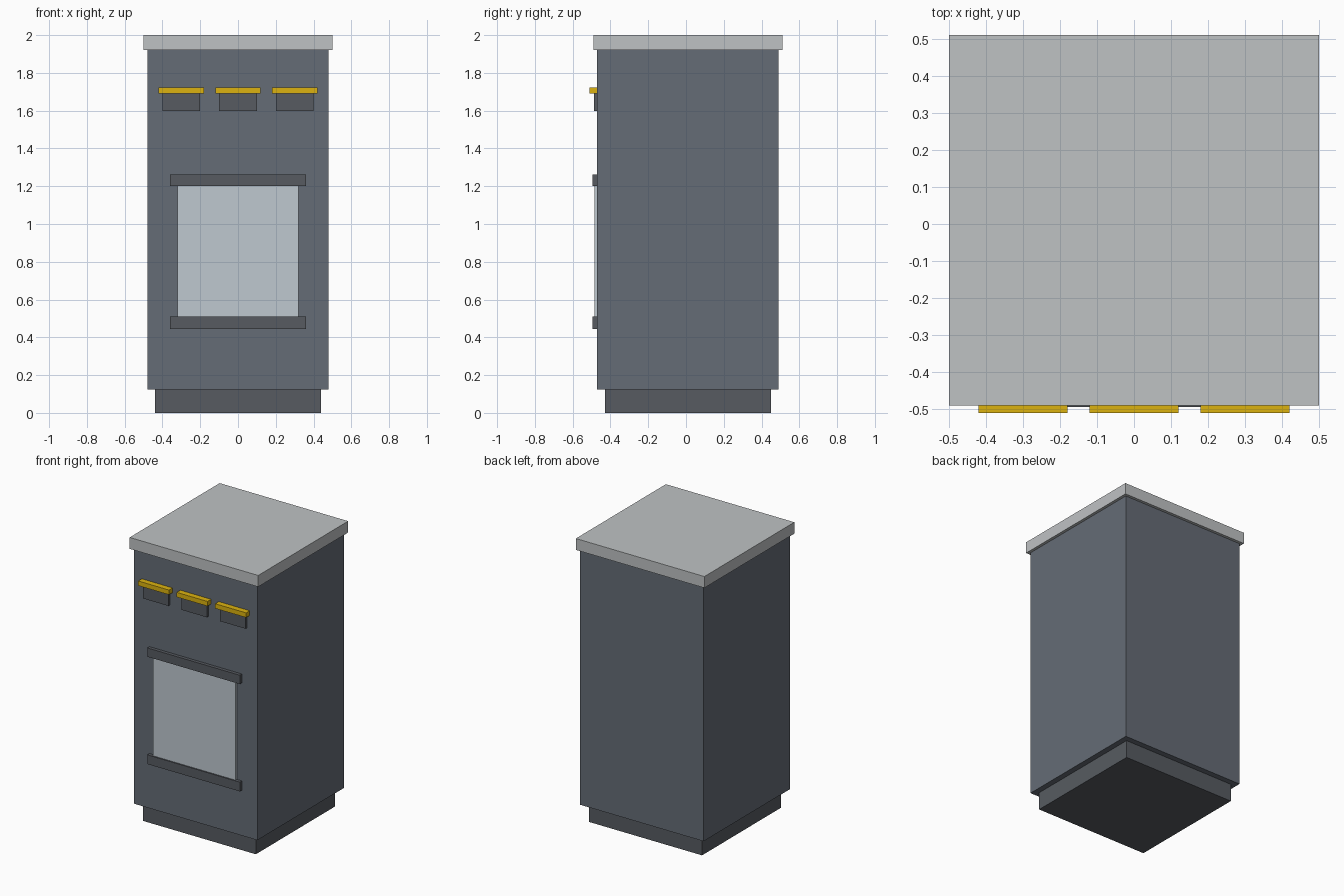
import bpy

if "Cube" in bpy.data.objects:
    bpy.data.objects.remove(bpy.data.objects["Cube"])


def material(name, color):
    m = bpy.data.materials.new(name)
    m.diffuse_color = (*color, 1)
    m.use_nodes = True
    m.node_tree.nodes["Principled BSDF"].inputs["Base Color"].default_value = m.diffuse_color
    return m


slate = material("slate", (0.13, 0.15, 0.18))
dark = material("dark_metal", (0.095, 0.105, 0.12))
steel = material("light_steel", (0.52, 0.54, 0.55))
glass = material("glass", (0.52, 0.58, 0.63))
yellow = material("yellow", (0.72, 0.45, 0.005))


def box(name, x, y, z, mat):
    """Box from (min, max) ranges on each axis."""
    bpy.ops.mesh.primitive_cube_add(
        size=1, location=[(a + b) / 2 for a, b in (x, y, z)])
    ob = bpy.context.object
    ob.name = name
    ob.scale = [b - a for a, b in (x, y, z)]
    bpy.ops.object.transform_apply(location=False, rotation=False, scale=True)
    ob.data.materials.append(mat)


FRONT = -0.47  # front face of the cabinet

# Plinth, cabinet and worktop
box("plinth", (-0.44, 0.44), (-0.43, 0.45), (0, 0.125), dark)
box("cabinet", (-0.48, 0.48), (FRONT, 0.49), (0.125, 1.92), slate)
box("worktop", (-0.5, 0.5), (-0.49, 0.51), (1.92, 2.0), steel)

# Window with a rail above and below
box("window", (-0.32, 0.32), (-0.485, FRONT), (0.51, 1.2), glass)
box("lower_rail", (-0.36, 0.36), (-0.494, FRONT), (0.445, 0.51), dark)
box("upper_rail", (-0.36, 0.36), (-0.494, FRONT), (1.2, 1.262), dark)

# Three control plates with yellow handles
for i, x in enumerate((-0.3, 0, 0.3), 1):
    box(f"control_plate_{i}", (x - 0.1, x + 0.1), (-0.487, FRONT), (1.597, 1.69), dark)
    box(f"handle_{i}", (x - 0.12, x + 0.12), (-0.51, FRONT), (1.69, 1.723), yellow)
